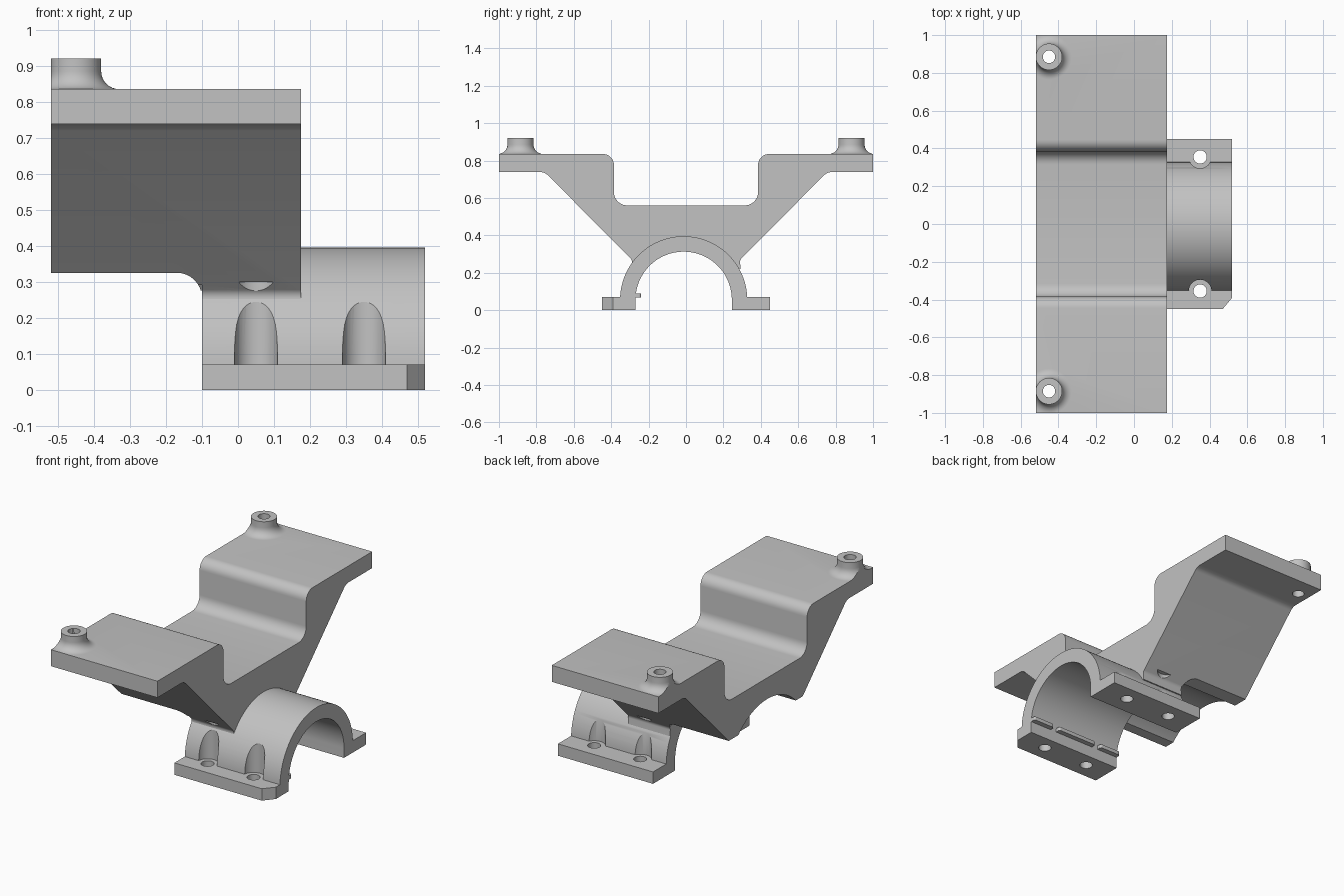
import bpy
import bmesh
from math import pi, sin, cos, asin, tan, radians
from mathutils import Vector, Matrix

cube = bpy.data.objects.get("Cube")
if cube:
    bpy.data.objects.remove(cube, do_unlink=True)

grey = bpy.data.materials.new("light_grey")
grey.use_nodes = True
COLOUR = (0.54, 0.54, 0.54, 1)
grey.diffuse_color = COLOUR
grey.node_tree.nodes["Principled BSDF"].inputs["Base Color"].default_value = COLOUR


def rounded(points, steps=8):
    """Turn (u, v, radius) corners into a polygon with filleted corners."""
    out = []
    for i, (u, v, r) in enumerate(points):
        p = Vector((u, v))
        if not r:
            out.append(p)
            continue
        a = (Vector(points[i - 1][:2]) - p).normalized()
        b = (Vector(points[(i + 1) % len(points)][:2]) - p).normalized()
        half = a.angle(b) / 2
        centre = p + (a + b).normalized() * r / sin(half)
        start = (p + a * r / tan(half) - centre).normalized()
        end = (p + b * r / tan(half) - centre).normalized()
        out += [centre + start.slerp(end, k / steps) * r for k in range(steps + 1)]
    return out


def arc(radius, z_low, steps=72):
    """Arch about the clamp axis, from +y over the top to -y."""
    a = asin((z_low - AXIS_Z) / radius)
    angles = [a + (pi - 2 * a) * k / steps for k in range(steps + 1)]
    return [Vector((AXIS_Y + radius * cos(t), AXIS_Z + radius * sin(t))) for t in angles]


def prism(name, points, place, lo, hi):
    """Extrude a polygon; place(u, v, w) gives the 3D position."""
    bm = bmesh.new()
    verts = [bm.verts.new(place(p[0], p[1], lo)) for p in points]
    face = bm.faces.new(verts)
    new = bmesh.ops.extrude_face_region(bm, geom=[face])["geom"]
    shift = Vector(place(0, 0, hi)) - Vector(place(0, 0, lo))
    bmesh.ops.translate(bm, vec=shift, verts=[g for g in new if isinstance(g, bmesh.types.BMVert)])
    return finish(name, bm)


def finish(name, bm):
    bmesh.ops.recalc_face_normals(bm, faces=bm.faces)
    mesh = bpy.data.meshes.new(name)
    bm.to_mesh(mesh)
    bm.free()
    mesh.materials.append(grey)
    obj = bpy.data.objects.new(name, mesh)
    bpy.context.collection.objects.link(obj)
    return obj


def cylinder(name, x, y, z0, z1, radius):
    bm = bmesh.new()
    bmesh.ops.create_cone(bm, cap_ends=True, segments=40, radius1=radius, radius2=radius,
                          depth=z1 - z0, matrix=Matrix.Translation((x, y, (z0 + z1) / 2)))
    return finish(name, bm)


def combine(target, other, operation):
    """Apply a boolean and remove the helper."""
    mod = target.modifiers.new("join", "BOOLEAN")
    mod.operation, mod.object, mod.solver = operation, other, "EXACT"
    bpy.context.view_layer.objects.active = target
    bpy.ops.object.modifier_apply(modifier=mod.name)
    bpy.data.objects.remove(other, do_unlink=True)


def along_x(u, v, w):
    return (w, u, v)


def along_y(u, v, w):
    return (u, w, v)


def along_z(u, v, w):
    return (u, v, w)


AXIS_Y, AXIS_Z = -0.0125, 0.055
X_BACK, X_MID, X_STEP, X_END = -0.52, -0.10, 0.175, 0.52
PLATE_TOP = 0.835

# Saddle bracket: half profile mirrored about the middle
half = [(0.385, 0.56, 0.07), (0.385, PLATE_TOP, 0.06), (1.0, PLATE_TOP, 0), (1.0, 0.738, 0),
        (0.755, 0.738, 0.06), (0.288, 0.268, 0.03), (0.292, 0.22, 0)]
profile = half + [(-y, z, r) for y, z, r in reversed(half)]
body = prism("clamp_bracket", rounded(profile), along_x, X_BACK, X_STEP)

# Trim the overhang underside, with a fillet towards the clamp
trim = [(-0.7, 0.1, 0), (X_MID, 0.1, 0), (X_MID, 0.325, 0.07), (-0.7, 0.325, 0)]
combine(body, prism("trim", rounded(trim), along_y, -0.6, 0.6), "DIFFERENCE")
relief = arc(0.38, 0.1) + [Vector((-0.3, 0.0)), Vector((0.3, 0.0))]
combine(body, prism("relief", relief, along_x, -0.7, X_MID), "DIFFERENCE")

# Half clamp with flanges
shell = [Vector((-0.45, 0.07)), Vector((-0.45, 0)), Vector((0.45, 0)), Vector((0.45, 0.07))]
combine(body, prism("clamp", shell + arc(0.34, 0.07), along_x, X_MID, X_END), "UNION")
bore = arc(0.2575, AXIS_Z) + [Vector((-0.27, -0.1)), Vector((0.245, -0.1))]
combine(body, prism("bore", bore, along_x, X_MID - 0.01, 0.6), "DIFFERENCE")

# Chamfered flange corner
corner = [(0.47, -0.45), (0.52, -0.39), (0.57, -0.33), (0.57, -0.57), (0.37, -0.57)]
combine(body, prism("corner", corner, along_z, -0.1, 0.2), "DIFFERENCE")

# Flange bolt holes and the pockets above them
for x in (0.05, 0.35):
    for y in (-0.355, 0.355):
        combine(body, cylinder("pocket", x, y, 0.07, 0.3, 0.06), "DIFFERENCE")
        combine(body, cylinder("bolt_hole", x, y, -0.1, 0.2, 0.035), "DIFFERENCE")

# Locating tabs inside the bore
for x0, x1 in ((-0.1, 0.04), (0.08, 0.34), (0.38, 0.52)):
    tab = [(x0, -0.29, 0), (x1, -0.29, 0), (x1, -0.24, 0.012), (x0, -0.24, 0.012)]
    combine(body, prism("tab", rounded(tab), along_z, 0.068, 0.09), "UNION")

# Screw bosses with flared feet, trimmed flush with the plate edge
flare = [(0.12 - 0.05 * cos(t), 0.885 - 0.05 * sin(t))
         for t in (radians(90 * k / 8) for k in range(9))]
outline = [(0, 0.92), (0.07, 0.92)] + flare + [(0.114, 0.8), (0, 0.8)]
for y in (-0.885, 0.885):
    bm = bmesh.new()
    verts = [bm.verts.new((-0.45 + r, y, z)) for r, z in outline]
    edges = [bm.edges.new(pair) for pair in zip(verts, verts[1:])]
    bmesh.ops.spin(bm, geom=verts + edges, cent=(-0.45, y, 0), axis=(0, 0, 1),
                   angle=2 * pi, steps=48, use_duplicate=False)
    bmesh.ops.remove_doubles(bm, verts=bm.verts, dist=0.0005)
    boss = finish("boss", bm)
    side = 1 if y > 0 else -1
    keep = [(X_BACK, 0), (0, 0), (0, side), (X_BACK, side)]
    combine(boss, prism("keep", keep, along_z, 0.7, 1.0), "INTERSECT")
    combine(body, boss, "UNION")
    combine(body, cylinder("screw_hole", -0.45, y, 0.6, 1.0, 0.033), "DIFFERENCE")

# Smooth shading with crisp edges
bpy.ops.object.select_all(action="DESELECT")
body.select_set(True)
bpy.context.view_layer.objects.active = body
bpy.ops.object.shade_smooth_by_angle(angle=radians(30))
